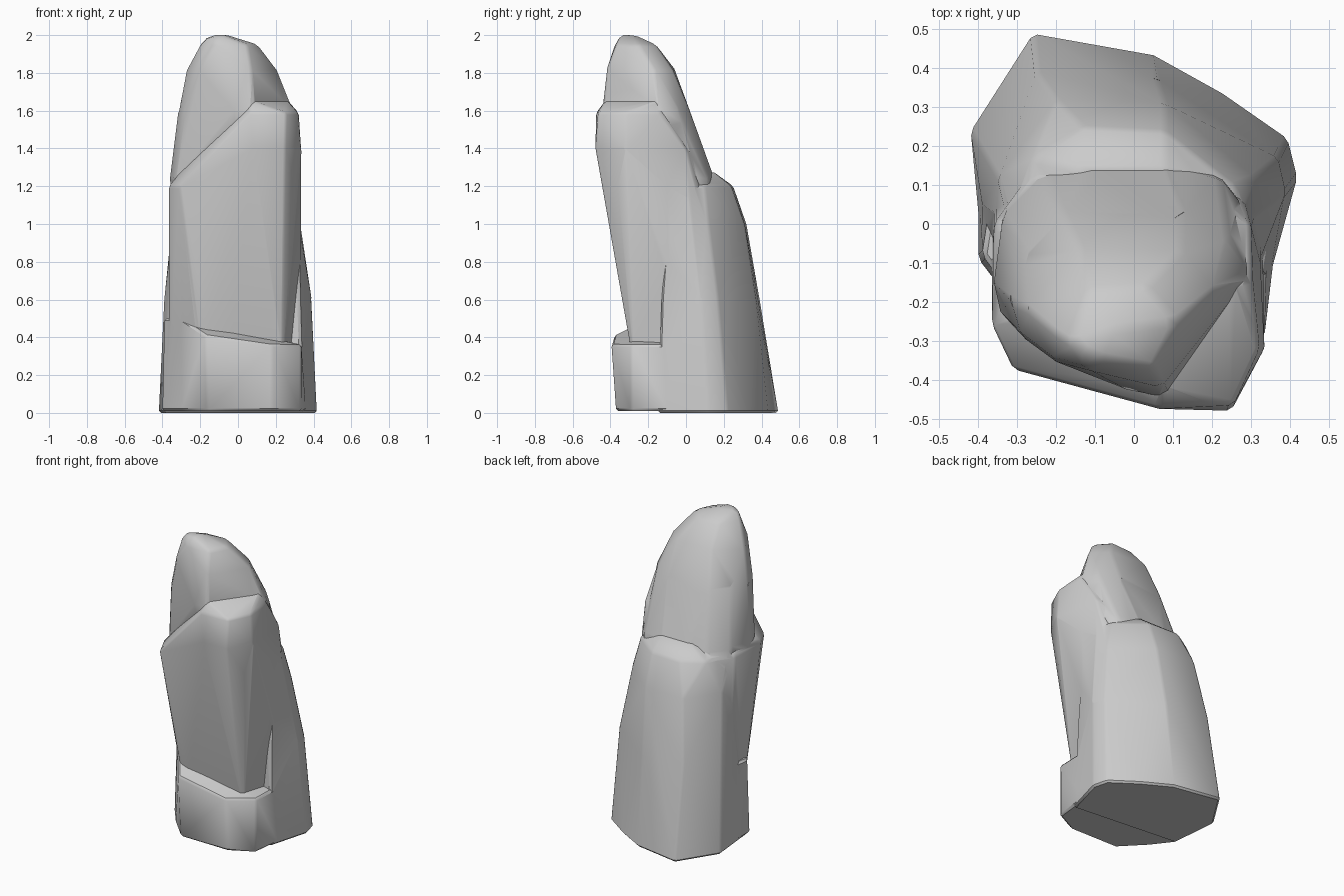
import bpy, bmesh, math

if "Cube" in bpy.data.objects:
    bpy.data.objects.remove(bpy.data.objects["Cube"])


def block(name, rings, bevel=0.02):
    """Convex stone chunk wrapped round a few horizontal outlines (z -> x, y points)."""
    bm = bmesh.new()
    for z, pts in rings.items():
        for x, y in pts:
            bm.verts.new((x, y, z))
    bmesh.ops.convex_hull(bm, input=bm.verts[:])
    loose = [v for v in bm.verts if not v.link_faces]
    bmesh.ops.delete(bm, geom=loose, context='VERTS')
    bmesh.ops.dissolve_limit(bm, angle_limit=math.radians(3), verts=bm.verts[:], edges=bm.edges[:])
    sharp = [e for e in bm.edges if e.calc_face_angle(0) > math.radians(22)]
    bmesh.ops.bevel(bm, geom=sharp, offset=bevel, segments=1, affect='EDGES',
                    profile=0.5, clamp_overlap=True)
    bmesh.ops.triangulate(bm, faces=bm.faces[:])
    bmesh.ops.recalc_face_normals(bm, faces=bm.faces[:])
    me = bpy.data.meshes.new(name)
    bm.to_mesh(me)
    bm.free()
    ob = bpy.data.objects.new(name, me)
    bpy.context.collection.objects.link(ob)
    return ob


# Back slab, leaning forward, with a shoulder at the top
rock = block("standing_rock", {
    0.0: [(-.39, -.08), (-.42, .24), (-.26, .49), (.05, .435), (.23, .335), (.395, .22),
          (.42, .12), (.345, -.15)],
    0.6: [(-.39, .05), (-.25, .39), (.06, .37), (.37, .17), (.39, .08), (.325, -.13)],
    1.0: [(-.35, .12), (-.2, .32), (.08, .31), (.31, .12), (.322, -.1)],
    1.2: [(-.32, 0), (-.26, .17), (-.13, .25), (.08, .24), (.26, .1), (.3, 0)],
    1.28: [(-.14, .14), (.08, .14)]})

# Low ledge round the foot of the front
plinth = block("front_ledge", {
    0.01: [(-.4, -.09), (-.3, -.22), (-.16, -.365), (.18, -.37), (.335, -.29), (.36, -.08),
           (-.4, .1)],
    0.36: [(.18, -.395), (.335, -.29), (.34, -.1)],
    0.41: [(-.17, -.38)],
    0.5: [(-.39, -.08), (-.3, -.2), (-.37, .05)]}, 0.012)

# Main column whose front face overhangs the ledge
column = block("main_column", {
    0.3: [(-.2, -.275), (.24, -.285), (.275, -.15), (.33, .1), (-.36, .1), (-.365, -.08)],
    1.2: [(-.365, -.26), (-.31, -.375), (-.07, -.425), (.245, -.445), (.3, -.36), (.325, -.1),
          (.28, .06), (.1, .16), (-.25, .15), (-.36, 0)],
    1.4: [(.08, -.475), (.25, -.48), (.335, -.32), (.3, 0)],
    1.59: [(.06, -.475), (.255, -.465), (.322, -.32), (.305, -.14)],
    1.65: [(.08, -.43), (.27, -.15), (.0, -.2)]}, 0.012)

# Rounded head, running down into the shoulders
head = block("head", {
    1.0: [(-.34, -.08), (0, -.3), (.2, .16), (-.2, .2), (-.33, .08)],
    1.24: [(-.36, -.15), (-.34, -.24), (.22, .12), (.08, .15), (.28, .05), (-.1, .15),
           (-.24, .12), (-.34, .02)],
    1.6: [(-.315, -.2), (-.29, -.29), (-.02, -.425), (.08, -.445), (.3, -.13), (.24, -.04),
          (.12, .02), (-.18, .02), (-.28, -.08)],
    1.82: [(-.275, -.22), (-.21, -.35), (.07, -.42), (.21, -.17), (.12, -.07), (-.14, -.06)],
    1.95: [(-.205, -.28), (-.12, -.375), (.05, -.37), (.11, -.25), (.03, -.16), (-.12, -.17)],
    2.0: [(-.16, -.31), (-.08, -.345), (-.05, -.27)]}, 0.015)

# Fuse the chunks into one stone
for part in (plinth, column, head):
    mod = rock.modifiers.new(part.name, 'BOOLEAN')
    mod.operation = 'UNION'
    mod.solver = 'EXACT'
    mod.object = part
bpy.context.view_layer.objects.active = rock
rock.select_set(True)
for mod in list(rock.modifiers):
    bpy.ops.object.modifier_apply(modifier=mod.name)
for part in (plinth, column, head):
    bpy.data.objects.remove(part)

# Soft facets with crisp breaks
bpy.ops.object.shade_smooth_by_angle(angle=math.radians(35))
